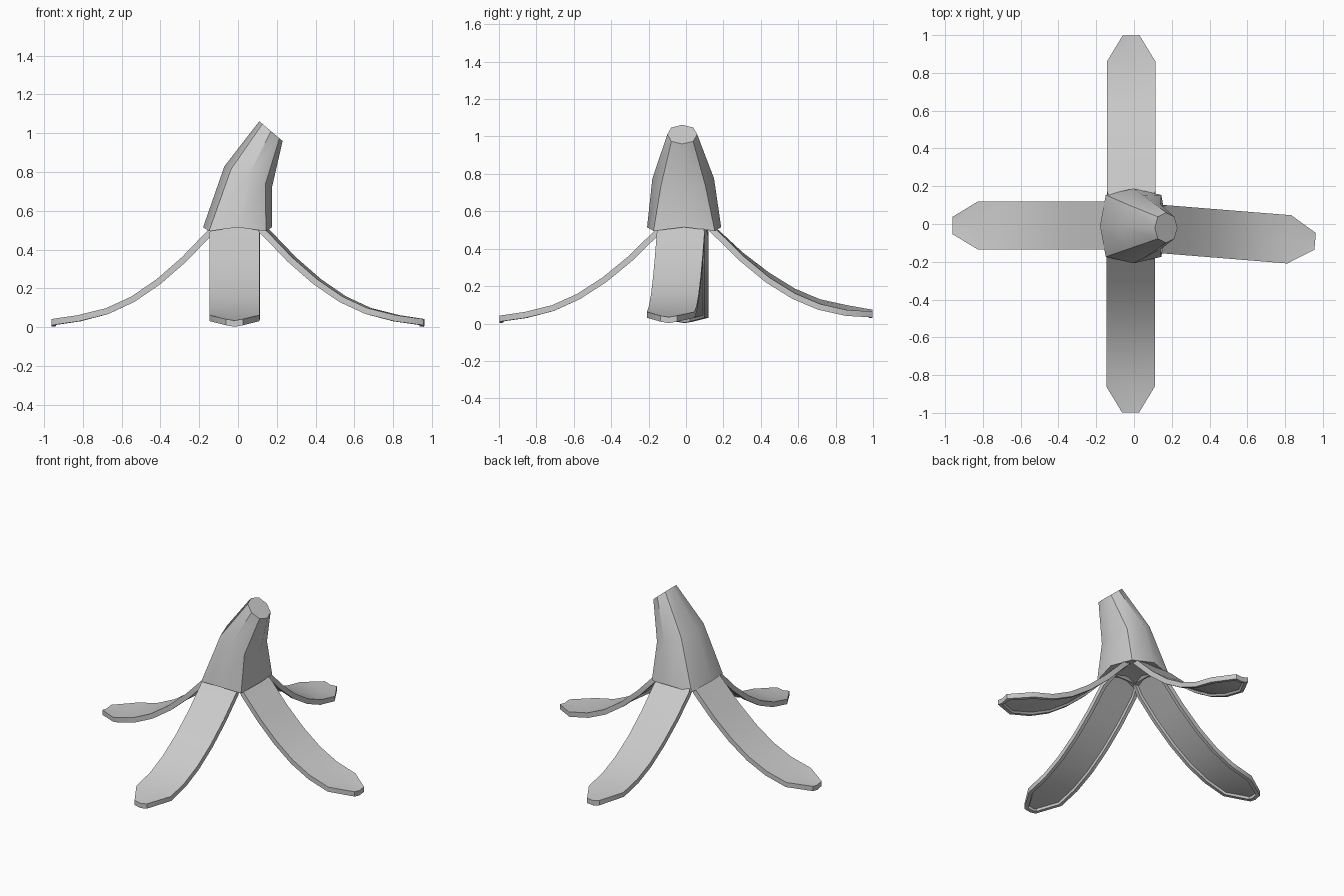
import bpy, bmesh
from math import sin, cos, radians, pi
from mathutils import Vector

if "Cube" in bpy.data.objects:
    bpy.data.objects.remove(bpy.data.objects["Cube"])


def finish(bm, name, angle):
    bmesh.ops.recalc_face_normals(bm, faces=bm.faces[:])
    me = bpy.data.meshes.new(name)
    bm.to_mesh(me)
    bm.free()
    ob = bpy.data.objects.new(name, me)
    bpy.context.collection.objects.link(ob)
    bpy.ops.object.select_all(action='DESELECT')
    ob.select_set(True)
    bpy.context.view_layer.objects.active = ob
    bpy.ops.object.shade_smooth_by_angle(angle=radians(angle))
    return ob


# Stem: three eight-sided rings, leaning towards +x
def build_stem():
    bm = bmesh.new()
    # left (x, z), right (x, z), y centre, y radius, corner factor
    rings = [((-0.18, 0.495), (0.175, 0.495), -0.01, 0.198, 1.17),
             ((-0.07, 0.83), (0.175, 0.72), -0.015, 0.165, 1.02),
             ((0.11, 1.062), (0.23, 0.96), -0.02, 0.08, 1.03)]
    loops = []
    for (lx, lz), (rx, rz), yc, yr, corner in rings:
        loop = []
        for i in range(8):
            a = i * pi / 4
            k = corner if i % 2 else 1.0
            t = 0.5 + 0.5 * cos(a) * k
            t = min(max(t, 0), 1)
            z = lz + (rz - lz) * t
            if corner > 1.1 and i % 2 == 0:
                z += 0.02
            loop.append(bm.verts.new((lx + (rx - lx) * t, yc + yr * sin(a) * k, z)))
        loops.append(loop)
    for lo, hi in zip(loops, loops[1:]):
        for i in range(8):
            j = (i + 1) % 8
            bm.faces.new((lo[i], lo[j], hi[j], hi[i]))
    bm.faces.new(loops[-1])
    # recessed underside
    mid = bm.verts.new((0, -0.01, 0.55))
    for i in range(8):
        bm.faces.new((loops[0][(i + 1) % 8], loops[0][i], mid))
    finish(bm, "stem", 40)


# Peel strip: curved slab with pointed end and a hollow underside
PATH = [(0.09, 0.56), (0.165, 0.49), (0.29, 0.36), (0.42, 0.247), (0.55, 0.158),
        (0.68, 0.098), (0.825, 0.062), (0.962, 0.042)]


def build_strip(name, degrees, origin, stretch=0.0, lift=0.0, roll=0.0):
    bm = bmesh.new()
    a = radians(degrees)
    d, s = Vector((cos(a), sin(a), 0)), Vector((-sin(a), cos(a), 0))
    pts = [Vector((r + stretch * min(1, r / 0.6), z + lift * r)) for r, z in PATH]
    last = len(pts) - 1
    top, low = [], []
    for i, p in enumerate(pts):
        tan = (pts[min(i + 1, last)] - pts[max(i - 1, 0)]).normalized()
        n = Vector((tan.y, -tan.x)) * 0.032
        if i == last:
            n = Vector((0, -0.032))
        w = 0.045 if i == last else (0.10 if i == 0 else 0.128)
        dip = 0.008 if i >= last - 1 else 0
        for rows, q in ((top, p), (low, p + n)):
            row = []
            for k in (-1, 0, 1):
                co = d * q.x + s * (w * k) + Vector(origin)
                co.z = q.y + roll * w * k * min(1, i / 3) - (dip if k == 0 else 0)
                row.append(bm.verts.new(co))
            rows.append(row)
    under = []
    for i in range(last):
        for k in (0, 1):
            bm.faces.new((top[i][k], top[i + 1][k], top[i + 1][k + 1], top[i][k + 1]))
            under.append(bm.faces.new((low[i][k], low[i][k + 1], low[i + 1][k + 1], low[i + 1][k])))
        for k in (0, 2):
            bm.faces.new((top[i][k], top[i + 1][k], low[i + 1][k], low[i][k]))
    for i in (0, last):
        for k in (0, 1):
            bm.faces.new((top[i][k], top[i][k + 1], low[i][k + 1], low[i][k]))
    bmesh.ops.recalc_face_normals(bm, faces=bm.faces[:])
    bmesh.ops.inset_region(bm, faces=under, thickness=0.022, depth=0, use_even_offset=True)
    bmesh.ops.inset_region(bm, faces=under, thickness=0.006, depth=-0.014, use_even_offset=True)
    finish(bm, name, 35)


build_stem()
build_strip("left_peel_strip", 180, (0, -0.008, 0))
build_strip("right_peel_strip", -4.6, (0, -0.015, 0))
build_strip("front_peel_strip", -90, (-0.018, 0, 0), stretch=0.036)
build_strip("back_peel_strip", 90, (-0.015, 0, 0), stretch=0.036, lift=0.028, roll=0.1)
